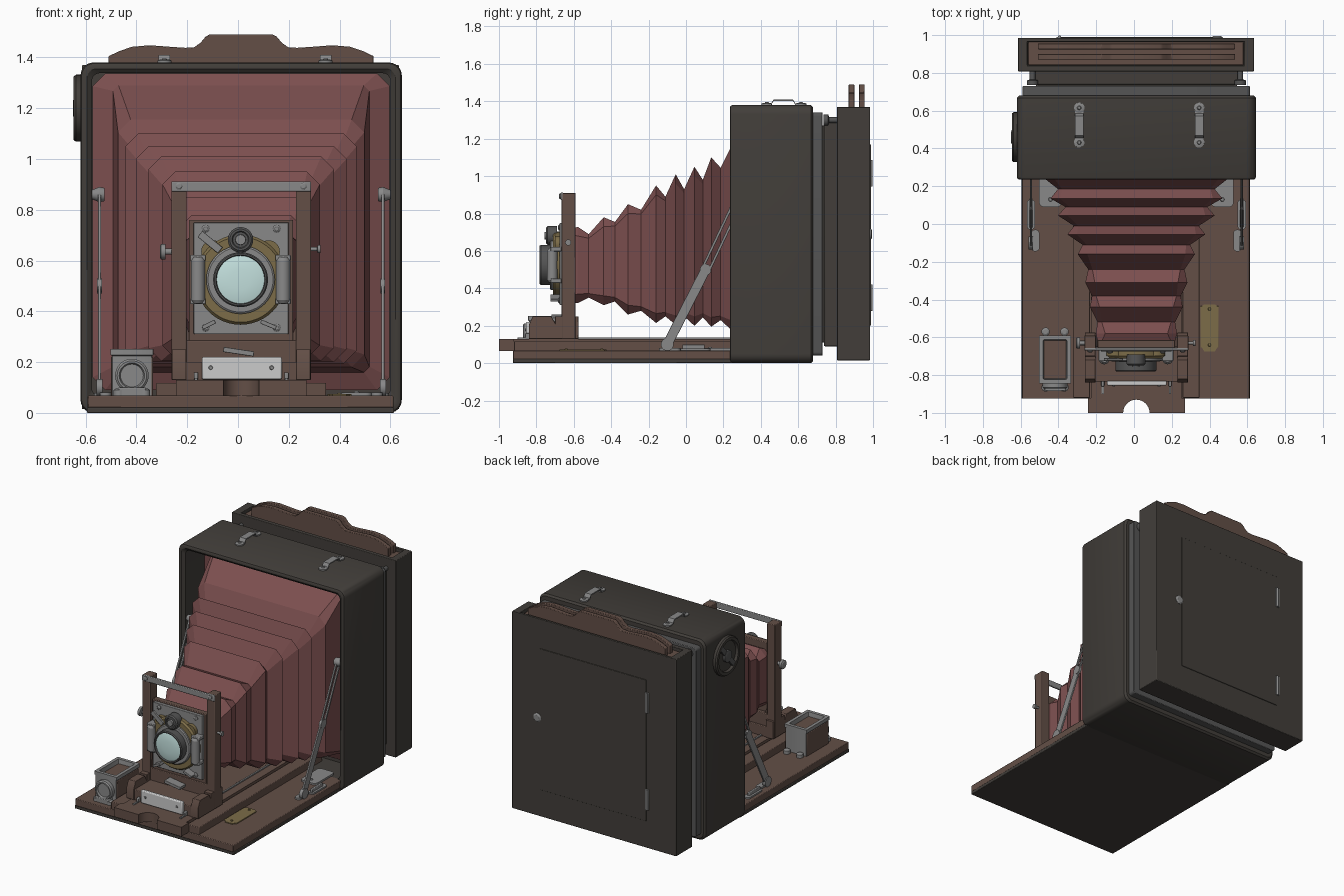
import bpy, bmesh
from math import cos, sin, pi, radians, hypot

if "Cube" in bpy.data.objects:
    bpy.data.objects.remove(bpy.data.objects["Cube"])

C = 0.0125  # centre line of the camera


def mat(name, *rgb):
    m = bpy.data.materials.new(name)
    m.diffuse_color = (*rgb, 1)
    m.use_nodes = True
    m.node_tree.nodes["Principled BSDF"].inputs["Base Color"].default_value = m.diffuse_color
    return m


LEATHER = mat("dark_leather", .054, .048, .042)
WOOD = mat("wood", .125, .078, .062)
RED = mat("red_bellows", .2, .078, .078)
STEEL = mat("steel", .25, .25, .25)
DARK = mat("dark_steel", .09, .09, .09)
BRASS = mat("brass", .2, .15, .065)
PALE = mat("pale_plate", .6, .6, .6)
GLASS = mat("glass", .55, .75, .73)


# skin a list of (outline, position) sections along an axis and cap both ends
def loft(name, axis, sections, m, bevel=0, smooth=True):
    put = {'x': lambda u, v, w: (w, u, v), 'y': lambda u, v, w: (u, w, v),
           'z': lambda u, v, w: (u, v, w)}[axis]
    bm = bmesh.new()
    rings = [[bm.verts.new(put(u, v, w)) for u, v in pts] for pts, w in sections]
    for a, b in zip(rings, rings[1:]):
        for i in range(len(a)):
            j = (i + 1) % len(a)
            bm.faces.new((a[i], a[j], b[j], b[i]))
    bm.faces.new(rings[0])
    bm.faces.new(rings[-1])
    bmesh.ops.recalc_face_normals(bm, faces=bm.faces)
    me = bpy.data.meshes.new(name)
    bm.to_mesh(me)
    bm.free()
    me.materials.append(m)
    ob = bpy.data.objects.new(name, me)
    bpy.context.collection.objects.link(ob)
    if bevel:
        mod = ob.modifiers.new("bevel", 'BEVEL')
        mod.width, mod.segments = bevel, 2
    ob["smooth"] = smooth
    return ob


def prism(name, axis, pts, a, b, m, bevel=0):
    return loft(name, axis, [(pts, a), (pts, b)], m, bevel)


def box(name, x0, x1, y0, y1, z0, z1, m, bevel=.004):
    return prism(name, 'z', [(x0, y0), (x1, y0), (x1, y1), (x0, y1)], z0, z1, m, bevel)


def circle(u, v, r, n=32):
    return [(u + r * cos(2 * pi * i / n), v + r * sin(2 * pi * i / n)) for i in range(n)]


def turned(name, axis, u, v, profile, m, n=32):
    return loft(name, axis, [(circle(u, v, r, n), w) for r, w in profile], m)


def rrect(u0, u1, v0, v1, r, n=6):
    pts = []
    for k, (cu, cv) in enumerate([(u1 - r, v1 - r), (u0 + r, v1 - r), (u0 + r, v0 + r), (u1 - r, v0 + r)]):
        for i in range(n + 1):
            a = pi / 2 * (k + i / n)
            pts.append((cu + r * cos(a), cv + r * sin(a)))
    return pts


# flat bar between two points of a plane, shifted sideways by off
def bar(name, axis, p, q, width, off, a, b, m):
    d = hypot(q[0] - p[0], q[1] - p[1])
    nu, nv = -(q[1] - p[1]) / d, (q[0] - p[0]) / d
    h, l = off + width / 2, off - width / 2
    pts = [(c[0] + nu * o, c[1] + nv * o) for c, o in ((p, l), (q, l), (q, h), (p, h))]
    return prism(name, axis, pts, a, b, m, .002)


# hollow leather body, open at the front
def body_ring(i):
    return rrect(-.62 + i, .645 - i, i, 1.38 - i, .05 - i * .5)


inner = rrect(-.575, .6, .066, 1.338, .03)
loft("camera_body", 'y', [(body_ring(.012), .68), (body_ring(0), .668), (body_ring(0), .247),
     (body_ring(.004), .239), (body_ring(.012), .235), (body_ring(.025), .235),
     (inner, .25), (inner, .46)], LEATHER)
# rear frames and the plate-holder back
prism("rear_metal_frame", 'y', rrect(-.59, .615, .04, 1.34, .02), .675, .73, DARK, .004)
box("rear_core", -.52, .545, .72, .76, .11, 1.27, LEATHER)
box("revolving_frame", -.54, .565, .737, .82, .09, 1.29, LEATHER, .008)


def flat(i, j):
    return [(-.615 + i, .808 + j), (.635 - i, .808 + j), (.635 - i, .985 - j * .6), (-.615 + i, .985 - j * .6)]


loft("back_box", 'z', [(flat(0, 0), .015), (flat(0, 0), 1.37), (flat(.05, .03), 1.37),
                       (flat(.05, .03), 1.335)], LEATHER, .004)
box("handle_recess_floor", -.56, .58, .842, .963, 1.33, 1.35, WOOD)
box("back_door", -.39, .42, .975, .989, .2, 1.17, LEATHER, .002)
for z in (.35, 1.015):
    turned("door_hinge", 'z', -.395, .989, [(.009, z - .07), (.009, z + .07)], STEEL, 12)
    box("door_hinge_leaf", -.41, -.38, .98, .991, z - .07, z + .07, STEEL, .001)
turned("door_latch", 'y', .44, .69, [(.03, .98), (.03, .988), (.02, .995)], STEEL, 20)

# shaped wooden grip boards on top of the back
half = [(.522, 1.34), (.522, 1.405), (.48, 1.425), (.43, 1.442), (.36, 1.448), (.28, 1.442), (.22, 1.438),
        (.185, 1.44), (.16, 1.458), (.14, 1.482), (.125, 1.49)]
grip = [(C + x, z) for x, z in half] + [(C - x, z) for x, z in reversed(half)]
for y in (.87, .925):
    prism("grip_board", 'y', grip, y, y + .03, WOOD, .003)

# top carrying loops
for x in (-.29, .345):
    path = [(.43, 1.386), (.455, 1.388), (.468, 1.41), (.572, 1.41), (.585, 1.388), (.61, 1.386)]
    prism("strap_loop", 'x', path + [(y, z - .008) for y, z in reversed(path)], x - .023, x + .023, STEEL)
    for y in (.432, .615):
        turned("loop_end", 'z', x, y, [(.028, 1.375), (.028, 1.388), (.02, 1.391)], STEEL, 20)
        turned("loop_screw", 'z', x, y, [(.012, 1.39), (.008, 1.396)], STEEL, 12)

# round dial on the left side
turned("side_dial", 'x', .46, 1.2, [(.132, -.61), (.132, -.638), (.125, -.647), (.105, -.647), (.1, -.63)], LEATHER, 40)
bar("dial_grip", 'x', (.39, 1.12), (.53, 1.28), .035, 0, -.644, -.625, DARK)
turned("dial_hub", 'x', .46, 1.2, [(.04, -.625), (.04, -.646), (.03, -.65)], DARK, 24)

# drop bed with tracks
box("bed_covering", -.595, .615, -.925, .26, 0, .022, LEATHER)
box("bed_board", -.592, .612, -.925, .26, .02, .068, WOOD)
for s in (-1, 1):
    xs = sorted((C + s * .335, C + s * .245))
    box("fixed_track", *xs, -.92, .42, .06, .118, WOOD)
notch = [(C + .07 * cos(pi - i * pi / 16), -1 + .07 * sin(pi - i * pi / 16)) for i in range(17)]
prism("sliding_track", 'z', [(C - .257, -1)] + notch + [(C + .257, -1), (C + .257, -.92), (C + .24, -.92),
      (C + .24, .42), (C - .24, .42), (C - .24, -.92), (C - .257, -.92)], .066, .13, WOOD)
for s in (-1, 1):
    box("steel_rail", C + s * .178 - .006, C + s * .178 + .006, -.9, .4, .125, .138, STEEL, .001)
box("brass_scale", .352, .448, -.655, -.435, .06, .074, BRASS, .002)
prism("brass_scale_ends", 'z', [(.372, -.675), (.428, -.675), (.44, -.655), (.44, -.435), (.428, -.425),
                                (.372, -.425), (.36, -.435), (.36, -.655)], .06, .0735, BRASS)
for y in (-.64, -.45):
    turned("scale_screw", 'z', .4, y, [(.01, .07), (.007, .078)], BRASS, 12)

# slotted side struts with their feet
lo, mid, top = (-.1, .1), (.105, .5), (.275, .86)
for s in (-1, 1):
    x = C + s * .558
    bar("strut_lower", 'x', lo, mid, .052, 0, x - .006, x + .006, STEEL)
    for o in (-.019, .019):
        bar("strut_slot_side", 'x', mid, top, .014, o, x - .006, x + .006, STEEL)
    turned("strut_bed_pivot", 'x', *lo, [(.034, x - .012), (.034, x + .012)], STEEL, 20)
    turned("strut_slot_end", 'x', *mid, [(.03, x - .009), (.03, x + .009)], STEEL, 20)
    turned("strut_body_pivot", 'x', .275, .86, [(.026, x - s * .02), (.03, x), (.018, x + s * .03)], STEEL, 20)
    xf = C + s * .535
    prism("strut_foot", 'z', rrect(xf - .022, xf + .022, -.145, -.03, .02), .06, .08, STEEL)
    prism("strut_stop_plate", 'z', rrect(x - .022, x + .022, -.03, .13, .02), .06, .078, STEEL)
    box("strut_stop_spring", x - .008, x + .008, -.02, .1, .075, .1, STEEL)
    xh = C + s * .455
    prism("bed_hinge_plate", 'z', rrect(xh - .06, xh + .06, .09, .3, .025), .06, .08, STEEL)
    turned("hinge_screw", 'z', xh, .13, [(.013, .075), (.009, .086)], STEEL, 12)
    # links between body and plate holder
    xb = C + s * .55
    turned("back_link_knob", 'y', xb, 1.3, [(.03, .735), (.03, .76), (.015, .765), (.015, .81)], DARK, 16)

# pleated bellows: y, half width, bottom, top
folds = [(-.62, .205, .33, .71), (-.58, .215, .32, .73), (-.52, .205, .35, .69), (-.44, .245, .31, .78),
         (-.38, .235, .33, .755), (-.31, .27, .26, .85), (-.24, .255, .28, .82), (-.16, .31, .215, .95),
         (-.11, .285, .25, .89), (-.055, .365, .205, 1.01), (-.01, .33, .25, .93), (.045, .415, .2, 1.05),
         (.09, .375, .245, .98), (.135, .455, .195, 1.1), (.185, .415, .23, 1.045), (.24, .485, .18, 1.155),
         (.42, .505, .16, 1.29), (.452, .585, .09, 1.337)]
sections = []
for i, (y, w, b, t) in enumerate(folds):
    c = .05 if i % 2 else .022
    sections.append((rrect(C - w, C + w, b, t, c, 1), y))
loft("bellows", 'y', sections, RED, smooth=False)

# front standard
for s in (-1, 1):
    x0, x1 = sorted((C + s * .275, C + s * .215))
    box("standard_post", x0, x1, -.665, -.59, .13, .91, WOOD)
    prism("standard_foot", 'x', [(-.84, .13), (-.84, .205), (-.82, .25), (-.72, .25), (-.7, .215), (-.7, .25),
                                 (-.575, .25), (-.575, .13)], x0 + .002, x1 - .002, WOOD, .002)
    prism("post_gusset", 'y', [(C + s * .215, .14), (C + s * .215, .34), (C + s * .19, .28), (C + s * .12, .24),
                               (C + s * .12, .14)], -.65, -.6, WOOD)
    turned("post_screw", 'y', C + s * .245, .893, [(.014, -.66), (.014, -.676), (.008, -.68)], STEEL, 12)
    box("focus_slide_arm", C + s * .178 - .008, C + s * .178 + .008, -.86, -.66, .13, .16, STEEL)
box("standard_top_bar", C - .275, C + .275, -.67, -.655, .872, .912, STEEL)
box("standard_sill", C - .22, C + .22, -.66, -.59, .13, .285, WOOD)
box("standard_base", C - .22, C + .22, -.835, -.58, .128, .2, WOOD)
box("focus_lock_plate", C - .155, C + .16, -.855, -.83, .132, .22, PALE, .006)
for s in (-1, 1):
    turned("plate_screw", 'y', C + s * .12, .178, [(.01, -.85), (.007, -.86)], STEEL, 12)
bar("focus_pointer", 'y', (C - .07, .25), (C + .05, .232), .02, 0, -.72, -.66, STEEL)
turned("left_lock_knob", 'x', -.63, .635, [(.012, -.25), (.012, -.285), (.03, -.286), (.03, -.303), (.022, -.308)], STEEL, 20)
turned("right_lock_knob", 'x', -.63, .645, [(.008, .27), (.008, .312), (.016, .313), (.016, .325)], STEEL, 16)

# lens board, shutter and lens
box("lens_board", C - .205, C + .205, -.655, -.615, .28, .76, WOOD)
box("shutter_plate", C - .187, C + .187, -.675, -.65, .31, .75, STEEL, .003)
for sx in (-1, 1):
    for z in (.335, .725):
        turned("board_screw", 'y', C + sx * .14, z, [(.015, -.67), (.015, -.68), (.008, -.685)], STEEL, 12)
LX, LZ = .01, .525
turned("shutter_case", 'y', LX, LZ, [(.178, -.66), (.178, -.7), (.168, -.712), (.11, -.712)], BRASS, 48)
turned("speed_ring", 'y', LX, LZ, [(.135, -.7), (.135, -.722), (.128, -.727), (.1, -.727)], STEEL, 48)
turned("lens_barrel", 'y', LX, LZ, [(.108, -.7), (.108, -.776), (.103, -.782), (.097, -.782), (.09, -.755)], DARK, 48)
turned("lens_glass", 'y', LX, LZ, [(.097, -.75), (.097, -.77), (.075, -.776), (.04, -.779), (.01, -.78)], GLASS, 48)
turned("timer_dial", 'y', LX, .682, [(.05, -.69), (.05, -.74), (.042, -.748), (.034, -.748), (.03, -.742)], DARK, 32)
turned("timer_hub", 'y', LX, .682, [(.022, -.73), (.02, -.756)], STEEL, 16)
for s in (-1, 1):
    x = LX + s * .168
    turned("shutter_piston", 'z', x, -.715, [(.018, .43), (.028, .445), (.028, .6), (.018, .615)], STEEL, 20)
    for z in (.44, .61):
        box("piston_bracket", x - .03, x + .03, -.725, -.665, z - .012, z + .012, STEEL)
    prism("brass_ear", 'y', circle(LX + s * .11, .635, .045, 20), -.7, -.67, BRASS)
bar("cocking_lever", 'y', (LX - .08, .64), (LX - .16, .705), .03, 0, -.725, -.71, STEEL)
bar("release_lever", 'y', (LX + .08, .36), (LX + .14, .335), .016, 0, -.725, -.67, STEEL)
bar("aperture_lever", 'y', (LX - .1, .36), (LX - .15, .335), .016, 0, -.725, -.67, STEEL)

# reflecting viewfinder on the bed
FX = -.418


def fr(i):
    return rrect(FX - .085 + i, FX + .085 - i, -.845 + i, -.59 - i, .006, 2)


loft("finder_box", 'z', [(fr(.006), .066), (fr(.006), .225), (fr(0), .228), (fr(0), .252), (fr(.022), .252),
                         (fr(.03), .19)], STEEL)
box("finder_wood_sides", FX - .083, FX + .083, -.835, -.6, .066, .222, WOOD)
turned("finder_lens_ring", 'y', FX, .147, [(.066, -.84), (.066, -.865), (.058, -.872), (.05, -.872), (.045, -.86)], STEEL, 32)
box("finder_front_foot", FX - .055, FX + .055, -.885, -.84, .06, .1, STEEL)
for x, y in ((-.05, -.57), (.05, -.57), (-.05, -.865), (.05, -.865)):
    turned("finder_foot", 'z', FX + x, y, [(.022, .06), (.022, .09), (.012, .096)], STEEL, 16)

# smooth the rounded parts, keep hard edges
bpy.ops.object.select_all(action='DESELECT')
for ob in bpy.context.scene.objects:
    if ob["smooth"]:
        ob.select_set(True)
        bpy.context.view_layer.objects.active = ob
bpy.ops.object.shade_smooth_by_angle(angle=radians(30))
